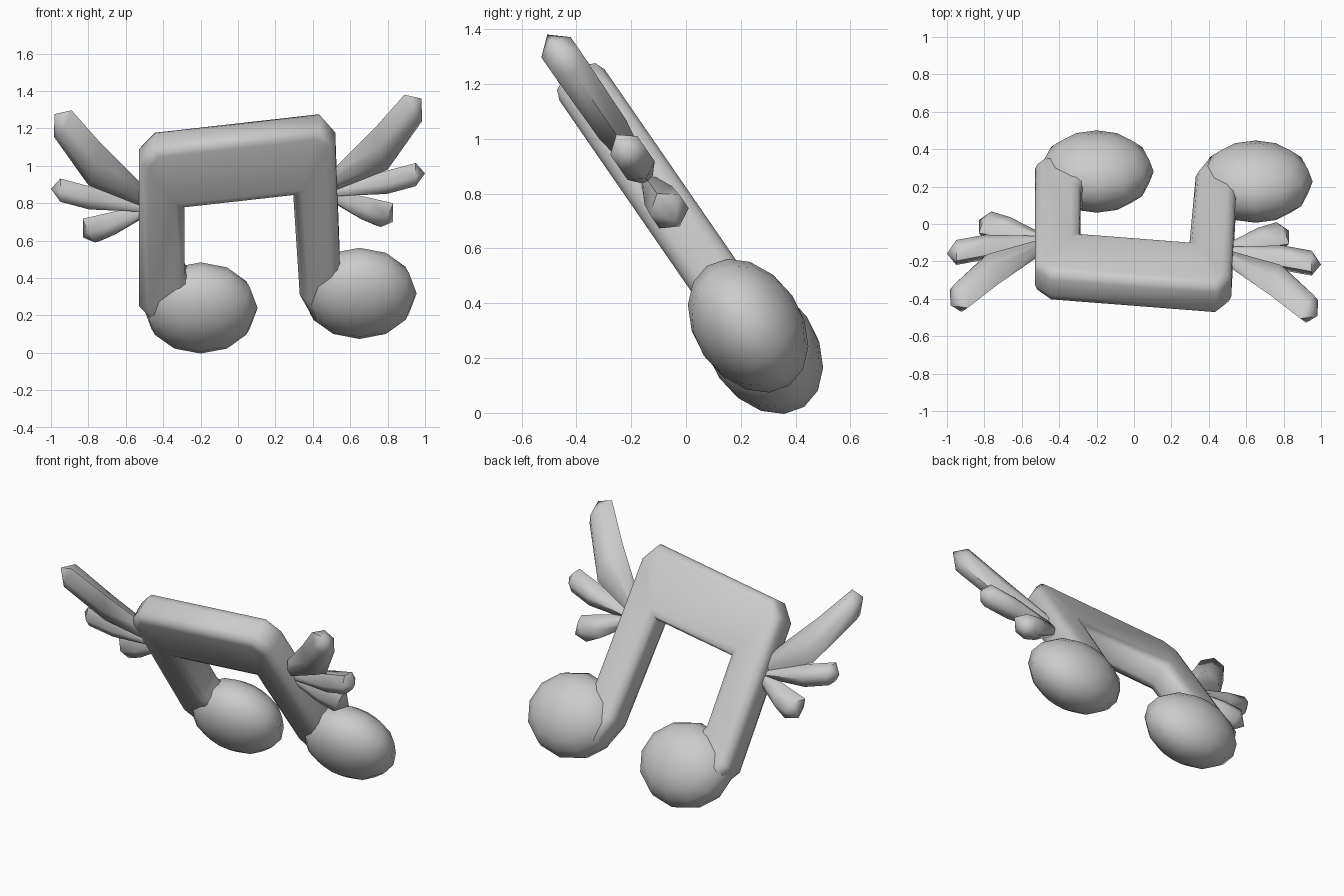
import bpy, bmesh, math
from mathutils import Vector, Matrix

cube = bpy.data.objects.get("Cube")
if cube:
    bpy.data.objects.remove(cube, do_unlink=True)

TILT = math.radians(34.6)
BACK = Vector((0, math.cos(TILT), math.sin(TILT)))

grey = bpy.data.materials.new("plain_grey")
grey.use_nodes = True
COLOUR = (0.6, 0.6, 0.6, 1)
grey.diffuse_color = COLOUR
grey.node_tree.nodes["Principled BSDF"].inputs["Base Color"].default_value = COLOUR


def on_plane(x, z, depth=0.0):
    """Point of the leaning note plane at x and height z, moved towards the back."""
    return Vector((x, 0.446 - math.tan(TILT) * z, z)) + BACK * depth


def finish(bm, name, angle):
    bmesh.ops.recalc_face_normals(bm, faces=bm.faces)
    mesh = bpy.data.meshes.new(name)
    bm.to_mesh(mesh)
    bm.free()
    mesh.materials.append(grey)
    obj = bpy.data.objects.new(name, mesh)
    bpy.context.collection.objects.link(obj)
    bpy.ops.object.select_all(action='DESELECT')
    obj.select_set(True)
    bpy.context.view_layer.objects.active = obj
    bpy.ops.object.shade_smooth_by_angle(angle=math.radians(angle))
    return obj


def note_frame():
    """Two stems and the beam: one ribbon, thickened, with rounded rims."""
    outer = [(-.40, .14), (-.53, .28), (-.53, 1.06), (-.45, 1.14),
             (.44, 1.24), (.52, 1.15), (.545, .48), (.58, .34)]
    inner = [(-.15, .24), (-.285, .45), (-.285, .815), (-.285, .815),
             (.295, .88), (.295, .88), (.33, .34), (.41, .2)]
    half = 0.1
    bm = bmesh.new()
    cache = {}

    def vert(p):
        if p not in cache:
            cache[p] = bm.verts.new(on_plane(*p, -half))
        return cache[p]

    for i in range(len(outer) - 1):
        ring = [outer[i], outer[i + 1], inner[i + 1], inner[i]]
        bm.faces.new([vert(p) for p in dict.fromkeys(ring)])
    ext = bmesh.ops.extrude_face_region(bm, geom=bm.faces[:], use_keep_orig=True)
    moved = [v for v in ext["geom"] if isinstance(v, bmesh.types.BMVert)]
    bmesh.ops.translate(bm, verts=moved, vec=BACK * half * 2)
    bmesh.ops.recalc_face_normals(bm, faces=bm.faces)
    rims = [e for e in bm.edges
            if len(e.link_faces) == 2 and e.calc_face_angle() > 1
            and abs((e.verts[0].co - e.verts[1].co).dot(BACK)) < 0.01]
    bmesh.ops.bevel(bm, geom=rims, offset=0.05, segments=2, profile=0.5,
                    affect='EDGES', clamp_overlap=True)
    finish(bm, "stems_and_beam", 80)


def note_head(name, x, z):
    """Flattened ball lying in the leaning plane, poles facing front and back."""
    bm = bmesh.new()
    shape = (Matrix.Translation(on_plane(x, z)) @ Matrix.Rotation(TILT, 4, 'X')
             @ Matrix.Diagonal((.305, .195, .265, 1))
             @ Matrix.Rotation(math.pi / 2, 4, 'X'))
    bmesh.ops.create_uvsphere(bm, u_segments=12, v_segments=8, radius=1, matrix=shape)
    finish(bm, name, 80)


def feather(name, sections, tip, side, drop):
    """Skin six-sided sections, each given by upper and lower edge and thickness."""
    bm = bmesh.new()

    def place(p, depth=0):
        return bm.verts.new(on_plane(side * p[0], p[1] - drop, depth))

    rings = []
    for up, low, thick in sections:
        a, b = Vector(up), Vector(low)
        front, rear = a.lerp(b, .33), a.lerp(b, .75)
        rings.append([place(a), place(front, -thick), place(rear, -thick),
                      place(b), place(rear, thick), place(front, thick)])
    for r, s in zip(rings, rings[1:]):
        for i in range(6):
            j = (i + 1) % 6
            bm.faces.new((r[i], r[j], s[j], s[i]))
    bm.faces.new(rings[0])
    end = place(tip)
    for i in range(6):
        bm.faces.new((rings[-1][i], rings[-1][(i + 1) % 6], end))
    finish(bm, name, 60)


note_frame()
note_head("right_note_head", -.2, .24)
note_head("left_note_head", .65, .318)

# Feathers: (upper edge, lower edge, half thickness) from root to tip, then the tip
FEATHERS = {
    "long": ([((.48, .95), (.48, .85), .03), ((.73, 1.2), (.80, .98), .06),
              ((.89, 1.38), (.985, 1.24), .065)], (.98, 1.36)),
    "middle": ([((.48, .87), (.48, .84), .02), ((.78, .97), (.80, .855), .06),
                ((.95, 1.015), (.95, .895), .06)], (1.0, .96)),
    "short": ([((.48, .88), (.48, .82), .02), ((.70, .83), (.65, .72), .06),
               ((.83, .80), (.74, .68), .065)], (.83, .70)),
}
for label, side, drop in (("left", 1, 0), ("right", -1, .083)):
    for kind, (sections, tip) in FEATHERS.items():
        feather(f"{label}_{kind}_feather", sections, tip, side, drop)
